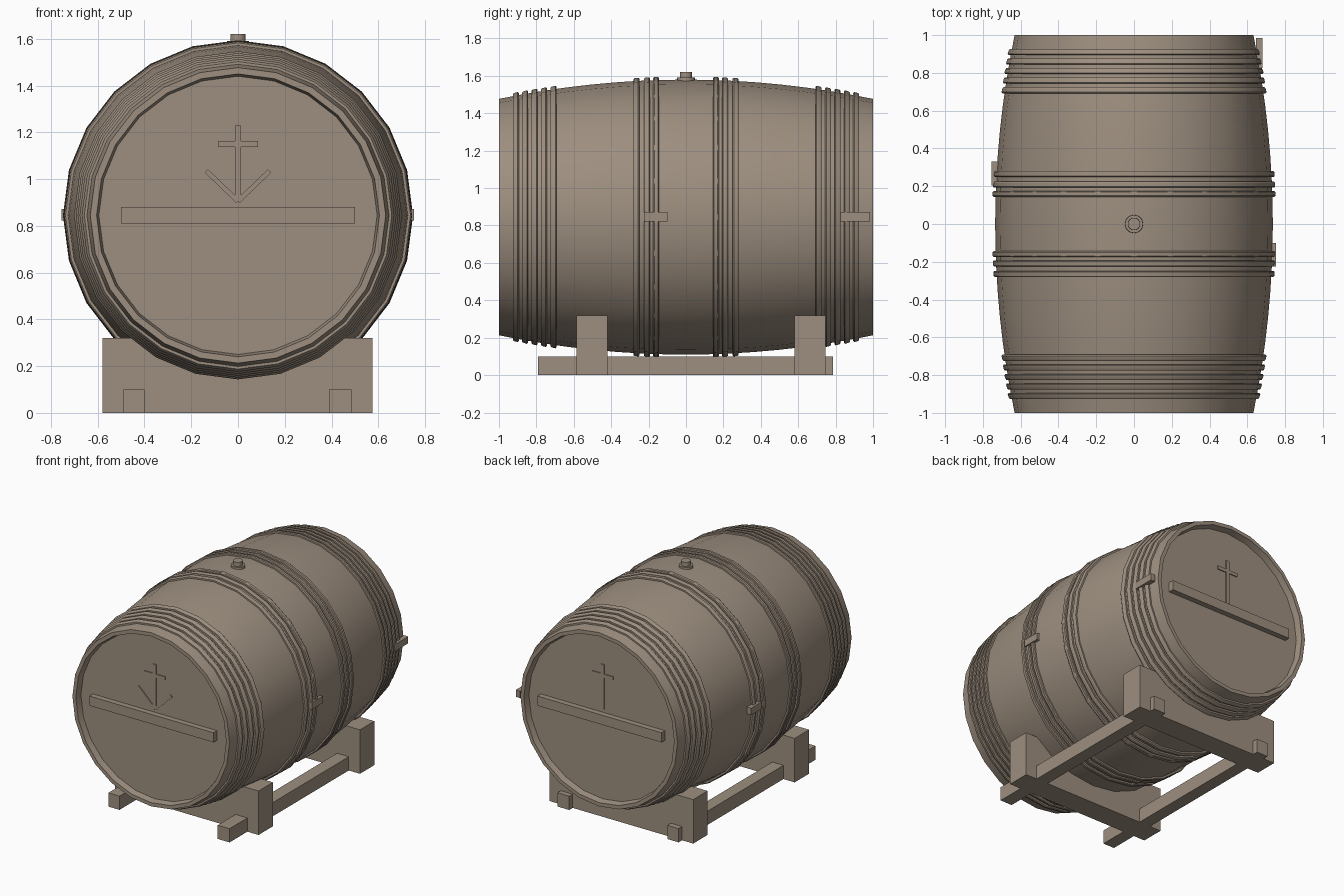
import bpy, bmesh, math
from mathutils import Matrix, Vector

cube = bpy.data.objects.get("Cube")
if cube:
    bpy.data.objects.remove(cube, do_unlink=True)

wood = bpy.data.materials.new("weathered_wood")
wood.use_nodes = True
COLOUR = (0.34, 0.275, 0.215, 1)
wood.diffuse_color = COLOUR
wood.node_tree.nodes["Principled BSDF"].inputs["Base Color"].default_value = COLOUR

AXIS_Z = 0.845
SIDES = 24


def add_object(name, bm, smooth=False):
    bmesh.ops.recalc_face_normals(bm, faces=bm.faces)
    mesh = bpy.data.meshes.new(name)
    bm.to_mesh(mesh)
    bm.free()
    mesh.materials.append(wood)
    obj = bpy.data.objects.new(name, mesh)
    bpy.context.collection.objects.link(obj)
    if smooth:
        bpy.ops.object.select_all(action="DESELECT")
        obj.select_set(True)
        bpy.context.view_layer.objects.active = obj
        bpy.ops.object.shade_smooth_by_angle(angle=math.radians(32))
    return obj


def box(name, x, y, z):
    """Box from (low, high) ranges."""
    bm = bmesh.new()
    size = [r[1] - r[0] for r in (x, y, z)]
    centre = Vector([sum(r) / 2 for r in (x, y, z)])
    bmesh.ops.create_cube(bm, size=1, matrix=Matrix.Translation(centre) @ Matrix.Diagonal((*size, 1)))
    return add_object(name, bm)


def strip(name, start, end, y, width=0.025, depth=0.008):
    """Thin raised strip on a head, between two (x, z) points."""
    a, b = Vector((start[0], y, start[1])), Vector((end[0], y, end[1]))
    d = b - a
    turn = Matrix.Rotation(math.atan2(d.x, d.z), 4, "Y")
    bm = bmesh.new()
    bmesh.ops.create_cube(bm, size=1, matrix=Matrix.Translation((a + b) / 2) @ turn
                          @ Matrix.Diagonal((width, depth, d.length, 1)))
    return add_object(name, bm)


def lathe(name, profile, closed=False):
    """Turn (radius, y) points round the barrel axis."""
    bm = bmesh.new()
    rings = []
    for r, y in profile:
        if r == 0:
            rings.append([bm.verts.new((0, y, AXIS_Z))] * SIDES)
        else:
            angles = [2 * math.pi * i / SIDES for i in range(SIDES)]
            rings.append([bm.verts.new((r * math.sin(a), y, AXIS_Z + r * math.cos(a))) for a in angles])
    pairs = list(zip(rings, rings[1:])) + ([(rings[-1], rings[0])] if closed else [])
    for p, q in pairs:
        for i in range(SIDES):
            j = (i + 1) % SIDES
            bm.faces.new(list(dict.fromkeys((p[i], p[j], q[j], q[i]))))
    return add_object(name, bm, smooth=True)


def stave_radius(y):
    return 0.735 - 0.103 * y * y


# Barrel body with bevelled rims and recessed heads
HEAD = 0.955
steps = 16
staves = [(stave_radius(y), y) for y in (-1 + 2 * i / steps for i in range(steps + 1))]
lathe("barrel_body", [(0, -HEAD), (0.595, -HEAD), (0.605, -1)] + staves
      + [(0.605, 1), (0.595, HEAD), (0, HEAD)])

# Hoops: five by each end and three each side of the middle
for side, label in ((-1, "front"), (1, "back")):
    for i, pos in enumerate((0.91, 0.86, 0.81, 0.76, 0.708, 0.265, 0.208, 0.16)):
        y = side * pos
        w = 0.016
        low, high = stave_radius(y - w), stave_radius(y + w)
        lathe(f"{label}_hoop_{i + 1}", [
            (low - 0.01, y - w), (low + 0.011, y - w), (low + 0.016, y - w * 0.6),
            (high + 0.016, y + w * 0.6), (high + 0.011, y + w), (high - 0.01, y + w)], closed=True)

    # Head bar
    box(f"{label}_head_bar", (-0.5, 0.5), sorted((side * 0.94, side * 0.995)), (0.81, 0.88))

    # Carved marks on the head
    y = side * (HEAD + 0.003)
    strip(f"{label}_mark_upright", (0, 0.905), (0, 1.23), y)
    strip(f"{label}_mark_crosspiece", (-0.085, 1.15), (0.085, 1.15), y)
    if side < 0:
        for s, hand in ((-1, "right"), (1, "left")):
            strip(f"front_mark_{hand}_arm", (0, 0.905), (s * 0.135, 1.035), y, 0.02)

# Hoop clasps on the flanks
box("left_middle_clasp", (0.71, 0.752), (-0.225, -0.1), (0.822, 0.872))
box("left_end_clasp", (0.645, 0.68), (0.825, 0.985), (0.822, 0.872))
box("right_middle_clasp", (-0.755, -0.71), (0.205, 0.33), (0.822, 0.872))

# Bung on top
for name, radius, top in (("bung_collar", 0.05, 1.59), ("bung_plug", 0.034, 1.62)):
    bm = bmesh.new()
    bmesh.ops.create_cone(bm, cap_ends=True, segments=16, radius1=radius, radius2=radius * 0.95,
                          depth=top - 1.55, matrix=Matrix.Translation((0, 0, (top + 1.55) / 2)))
    add_object(name, bm, smooth=True)

# Cradle: two cross blocks on two runners
box("front_cradle_block", (-0.58, 0.575), (-0.585, -0.42), (0, 0.32))
box("back_cradle_block", (-0.58, 0.575), (0.58, 0.745), (0, 0.32))
box("right_runner", (-0.49, -0.4), (-0.79, 0.785), (0, 0.1))
box("left_runner", (0.39, 0.485), (-0.79, 0.785), (0, 0.1))
